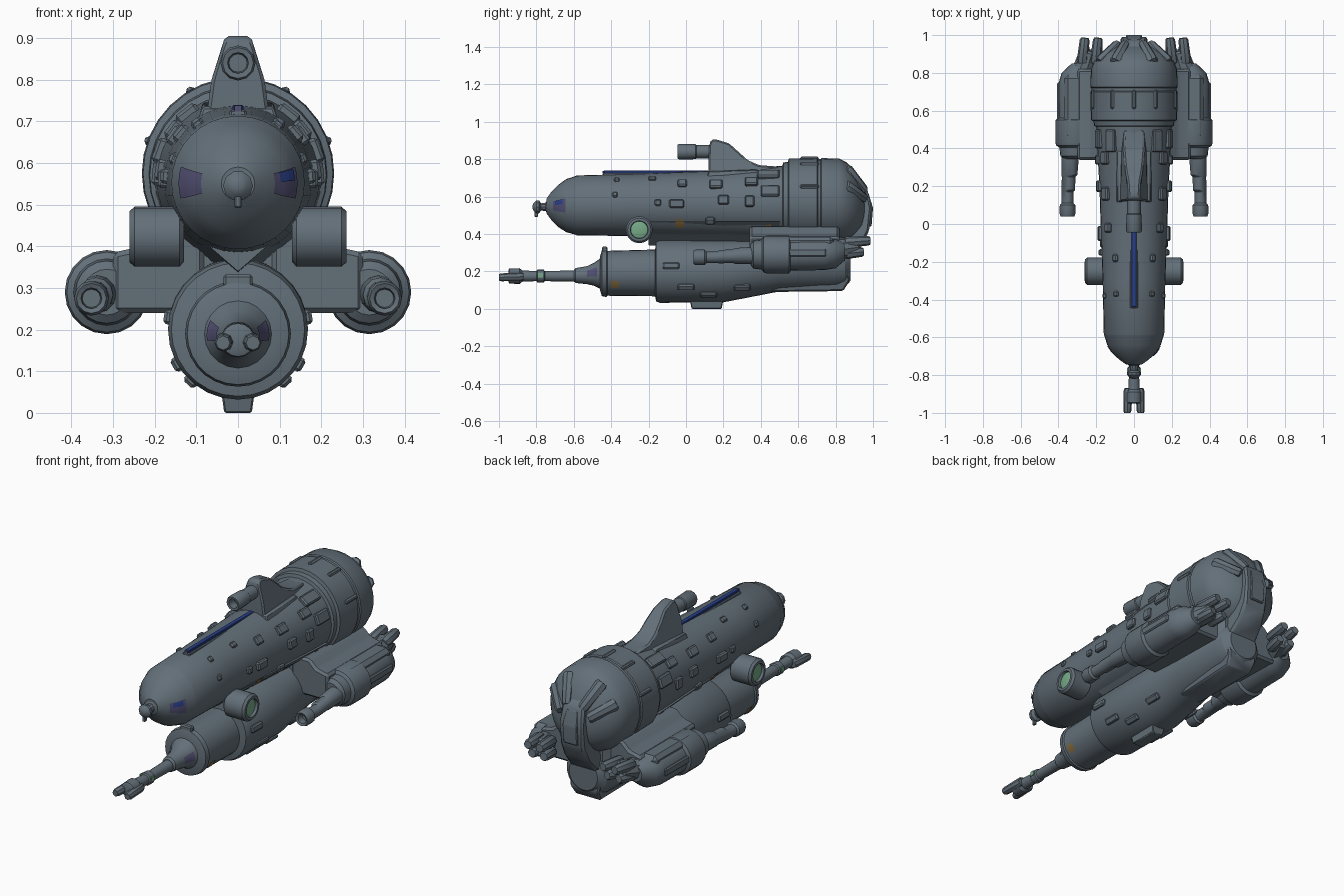
import bpy, bmesh, math
from mathutils import Matrix, Vector

if "Cube" in bpy.data.objects:
    bpy.data.objects.remove(bpy.data.objects["Cube"])


def mat(name, c):
    m = bpy.data.materials.new(name)
    m.diffuse_color = (*c, 1)
    m.use_nodes = True
    m.node_tree.nodes["Principled BSDF"].inputs["Base Color"].default_value = m.diffuse_color
    return m


GREY = mat("hull_grey", (0.125, 0.16, 0.19))
BLUE = mat("strip_blue", (0.022, 0.05, 0.25))
PURPLE = mat("panel_purple", (0.085, 0.08, 0.17))
AMBER = mat("amber", (0.24, 0.15, 0.045))
GREEN = mat("lens_green", (0.18, 0.40, 0.24))


def finish(name, bm, m=GREY, angle=32, bevel=0):
    bmesh.ops.recalc_face_normals(bm, faces=bm.faces)
    if bevel:
        bmesh.ops.bevel(bm, geom=bm.edges[:], offset=bevel, segments=1, affect='EDGES')
    me = bpy.data.meshes.new(name)
    bm.to_mesh(me)
    bm.free()
    me.materials.append(m)
    ob = bpy.data.objects.new(name, me)
    bpy.context.collection.objects.link(ob)
    bpy.context.view_layer.objects.active = ob
    bpy.ops.object.select_all(action='DESELECT')
    ob.select_set(True)
    bpy.ops.object.shade_smooth_by_angle(angle=math.radians(angle))
    return ob


def lathe(name, prof, x=0, z=0, seg=28, m=GREY, mtx=Matrix()):
    # rings along y; each profile point is (y, radius, optional z offset, optional x offset)
    bm = bmesh.new()
    rings = []
    for p in prof:
        y, r, dz, dx = (tuple(p) + (0, 0))[:4]
        rings.append([bm.verts.new(mtx @ Vector((x + dx + r * math.cos(i * math.tau / seg), y,
                      z + dz + r * math.sin(i * math.tau / seg)))) for i in range(seg)])
    for a, b in zip(rings, rings[1:]):
        for i in range(seg):
            j = (i + 1) % seg
            bm.faces.new((a[i], a[j], b[j], b[i]))
    bm.faces.new(rings[0])
    bm.faces.new(rings[-1])
    return finish(name, bm, m)


def rod(name, a, b, r, r2=None, seg=12, m=GREY):
    a, b = Vector(a), Vector(b)
    mtx = Matrix.Translation(a) @ Vector((0, 1, 0)).rotation_difference(b - a).to_matrix().to_4x4()
    L = (b - a).length
    r2 = r2 or r
    return lathe(name, [(0, r * .8), (.012, r), (L - .012, r2), (L, r2 * .8)], seg=seg, m=m, mtx=mtx)


def box(name, c, s, m=GREY, bevel=0.006, rot=0):
    bm = bmesh.new()
    bmesh.ops.create_cube(bm, size=1, matrix=Matrix.Translation(c) @ Matrix.Rotation(rot, 4, 'Y')
                          @ Matrix.Diagonal((*s, 1)))
    return finish(name, bm, m, bevel=bevel)


def loft(name, a, b, m=GREY, bevel=0.008):
    # solid between two matching outlines
    bm = bmesh.new()
    va, vb = [bm.verts.new(p) for p in a], [bm.verts.new(p) for p in b]
    bm.faces.new(va)
    bm.faces.new(vb)
    for i in range(len(a)):
        j = (i + 1) % len(a)
        bm.faces.new((va[i], va[j], vb[j], vb[i]))
    return finish(name, bm, m, bevel=bevel)


def prism(name, pts, bevel=0.008, x=0):
    # side profile of (y, z, half width)
    return loft(name, [(x - w, y, z) for y, z, w in pts], [(x + w, y, z) for y, z, w in pts], bevel=bevel)


def at(prof, y):
    for p, q in zip(prof, prof[1:]):
        if p[0] <= y < q[0]:
            t = (y - p[0]) / (q[0] - p[0])
            return p[1] + t * (q[1] - p[1]), p[2] + t * (q[2] - p[2])


def patch(name, prof, y, a, m, lift=0.004, n=6):
    # painted plate following a lathed surface
    bm = bmesh.new()
    g = []
    for i in range(n + 1):
        yy = y[0] + (y[1] - y[0]) * i / n
        r, z = at(prof, yy)
        g.append([])
        for j in range(n + 1):
            t = math.radians(a[0] + (a[1] - a[0]) * j / n)
            g[-1].append(bm.verts.new(((r + lift) * math.cos(t), yy, z + (r + lift) * math.sin(t))))
    for i in range(n):
        for j in range(n):
            bm.faces.new((g[i][j], g[i + 1][j], g[i + 1][j + 1], g[i][j + 1]))
    return finish(name, bm, m)


def stud(name, prof, y, deg, s, m=GREY):
    r, z = at(prof, y)
    t = math.radians(deg)
    return box(name, (r * math.cos(t), y, z + r * math.sin(t)), s, m, bevel=0.007 if m is GREY else 0, rot=-t)


# upper hull with nose and rear engine drum
UP = [(-.745, .04, .55), (-.72, .075, .55), (-.68, .115, .55), (-.64, .142, .552), (-.59, .157, .553),
      (-.585, .16, .553), (-.3, .166, .555), (0, .177, .556), (.2, .183, .557), (.4, .195, .56),
      (.515, .2, .565), (.52, .212, .57), (.545, .214, .572), (.55, .228, .575), (.7, .231, .575),
      (.705, .225, .575), (.72, .225, .575), (.725, .231, .575), (.82, .228, .575), (.86, .212, .57),
      (.90, .178, .56), (.94, .12, .545), (.96, .05, .53)]
lathe("upper_hull", UP, seg=32)
lathe("nose_tip", [(-.82, .01), (-.815, .022), (-.80, .036), (-.785, .036), (-.775, .02), (-.75, .024), (-.735, .05)],
      z=.545, seg=10)
box("nose_prong", (0, -.80, .517), (.016, .02, .05), bevel=.003)

# lower hull and front cannon
LO = [(-.46, .09, .19), (-.45, .122, .19), (-.425, .127, .19), (-.42, .12, .19), (-.165, .125, .192),
      (-.16, .16, .2), (-.14, .168, .2), (.2, .168, .203), (.32, .157, .215), (.5, .142, .235),
      (.8, .135, .237), (.85, .12, .235), (.88, .085, .235)]
lathe("lower_hull", LO, seg=28)
CONE = [(-.60, .03, .178), (-.59, .04, .178), (-.53, .048, .18), (-.49, .062, .185), (-.445, .09, .19)]
lathe("cannon_base", CONE, seg=20)
lathe("cannon_barrel", [(-.95, .03), (-.945, .04), (-.89, .042), (-.875, .03), (-.80, .027), (-.795, .034),
                        (-.76, .034), (-.755, .027), (-.6, .03), (-.57, .036)], z=.175, seg=16)
box("front_clamp", (0, -.435, .31), (.07, .03, .045))
prism("belly_foot", [(.03, .0, .033), (.19, .0, .033), (.2, .05, .04), (.02, .05, .04)], .004)
prism("belly_hatch", [(.45, .09, .06), (.84, .095, .075), (.875, .15, .085), (.86, .25, .1), (.4, .2, .1)])
# keel and rear body joining the hulls
loft("keel", [(x, -.2, z) for x, z in ((-.15, .47), (0, .34), (.15, .47))],
     [(x, .5, z) for x, z in ((-.19, .47), (0, .30), (.19, .47))], bevel=0)
box("rear_body", (0, .6, .36), (.25, .5, .26), bevel=.03)

# top fin with sight tube
prism("top_fin", [(.12, .71, .076), (.12, .80, .064), (.125, .88, .04), (.135, .903, .03), (.16, .906, .03),
                  (.23, .885, .034), (.28, .84, .044), (.33, .795, .05), (.39, .768, .055), (.5, .76, .05), (.5, .71, .07)])
prism("fin_base", [(.11, .69, .1), (.12, .735, .085), (.38, .745, .085), (.42, .69, .1)], .005)
lathe("sight_tube", [(.0, .022), (-.043, .025), (-.045, .037), (-.035, .042), (.05, .04), (.055, .036), (.14, .036)],
      z=.84, seg=12)
# blue light strip along the spine
box("blue_strip", (0, -.16, .731), (.026, .56, .016), BLUE, .003)
box("strip_rail", (0, -.16, .718), (.04, .57, .018), bevel=.004)
box("strip_marker", (0, -.444, .731), (.018, .006, .014), PURPLE, 0)

# rear spine plate, inset hatch and ribs on the engine dome
prism("rear_spine", [(.82, .72, .05), (.92, .675, .06), (.97, .64, .065), (.992, .54, .075), (.98, .42, .07),
                     (.94, .34, .07), (.86, .25, .09), (.7, .3, .09)], .012)
prism("rear_hatch", [(.975, .62, .035), (1.0, .54, .045), (.992, .44, .042), (.95, .44, .04), (.95, .62, .035)], .005)
for deg in (25, 60, 120, 155):
    t = math.radians(deg)
    rod("dome_rib", (.2 * math.cos(t), .855, .575 + .2 * math.sin(t)),
        (.09 * math.cos(t), .955, .55 + .09 * math.sin(t)), .034, .028, 8)

# hull studs: y, angle, size (radial, along, around)
STUDS = [(-.15, 4, .03, .035, .035), (-.05, 2, .034, .08, .045), (-.02, 40, .03, .05, .045), (.16, 36, .036, .07, .05),
         (.35, 38, .036, .07, .05), (-.18, 55, .024, .04, .03), (-.37, 55, .02, .03, .03), (.13, -28, .03, .05, .04),
         (.2, 8, .035, .06, .05), (.34, 5, .03, .05, .06), (-.38, 20, .02, .03, .03), (.44, 52, .03, .12, .06),
         (.45, 20, .03, .1, .06)]
SLOTS = [20, 60]
for s in (1, -1):
    side = lambda d: d if s > 0 else 180 - d
    for y, d, *sz in STUDS:
        stud("hull_stud", UP, y, side(d), sz)
    for d in SLOTS:
        stud("drum_slot", UP, .66, side(d), (.016, .1, .022))
    for y, d in ((.0, -30), (.12, -48), (.3, -38), (-.08, 10)):
        stud("lower_stud", LO, y, side(d), (.025, .09, .035))

    # painted patches
    patch("nose_panel", UP, (-.71, -.645), sorted((side(-15), side(16))), PURPLE)
    patch("cannon_panel", CONE, (-.53, -.475), sorted((side(-10), side(28))), PURPLE)
    patch("amber_light_a", UP, (-.055, -.01), sorted((side(-42), side(-26))), AMBER)
    patch("amber_light_b", UP, (.425, .455), sorted((side(-43), side(-34))), AMBER)
    patch("amber_light_c", LO, (-.4, -.36), sorted((side(-40), side(-20))), AMBER)
    box("barrel_light", (s * .033, -.778, .18), (.006, .025, .025), GREEN, 0)

    # muzzle prongs
    rod("muzzle_prong", (s * .036, -1.0, .168), (s * .03, -.87, .172), .021, .024, 8)

    # side lamps with green lens
    M = Matrix.Translation((s * .13, -.25, .423)) @ Matrix.Rotation(-s * math.pi / 2, 4, 'Z')
    lathe("side_lamp", [(0, .06), (.01, .072), (.118, .072), (.13, .062), (.131, .048), (.112, .044)], seg=20, mtx=M)
    lathe("lamp_lens", [(.105, .046), (.117, .046), (.122, .03)], seg=20, m=GREEN, mtx=M)

    # wing joining the side pod
    outline = ((.08, .44), (.19, .44), (.23, .40), (.3, .385), (.3, .24), (.08, .24))
    loft("wing", [(s * x, .34, z) for x, z in outline], [(s * x, .82, z) for x, z in outline], bevel=.012)
    # side pod
    lathe("side_pod", [(.345, .055), (.36, .075), (.405, .08), (.415, .096), (.43, .101), (.55, .101), (.56, .086),
                       (.74, .086, .003), (.80, .078, .005, -s * .01), (.85, .045, .015, -s * .03)],
          x=s * .315, z=.29, seg=20)
    box("pod_cap", (s * .31, .62, .355), (.12, .34, .06), bevel=.02)
    box("pod_rail", (s * .397, .6, .30), (.02, .3, .04), bevel=.006)
    # pod gun
    lathe("pod_gun", [(.08, .022), (.045, .025), (.04, .036), (.055, .042), (.10, .041), (.11, .031), (.17, .031),
                      (.18, .036, .004, -s * .004), (.25, .036, .006, -s * .006), (.26, .042, .008, -s * .01),
                      (.36, .046, .01, -s * .015), (.42, .05, .01, -s * .02)], x=s * .352, z=.275, seg=12)
    # rear thruster cluster
    rod("thruster_neck", (s * .28, .78, .31), (s * .235, .92, .33), .06, .05, 10)
    for dx, dz in ((-.035, .03), (.035, .03), (-.035, -.03), (.035, -.03)):
        rod("thruster_nozzle", (s * .24 + dx, .85, .325 + dz), (s * .225 + dx, .985 - abs(dz - .03) * .6, .335 + dz),
            .03, .026, 8)

stud("drum_slot_top", UP, .66, 90, (.016, .1, .022))
# blue spot on the right nose panel
patch("nose_blue_spot", UP, (-.70, -.66), (3, 15), BLUE, lift=.008)
